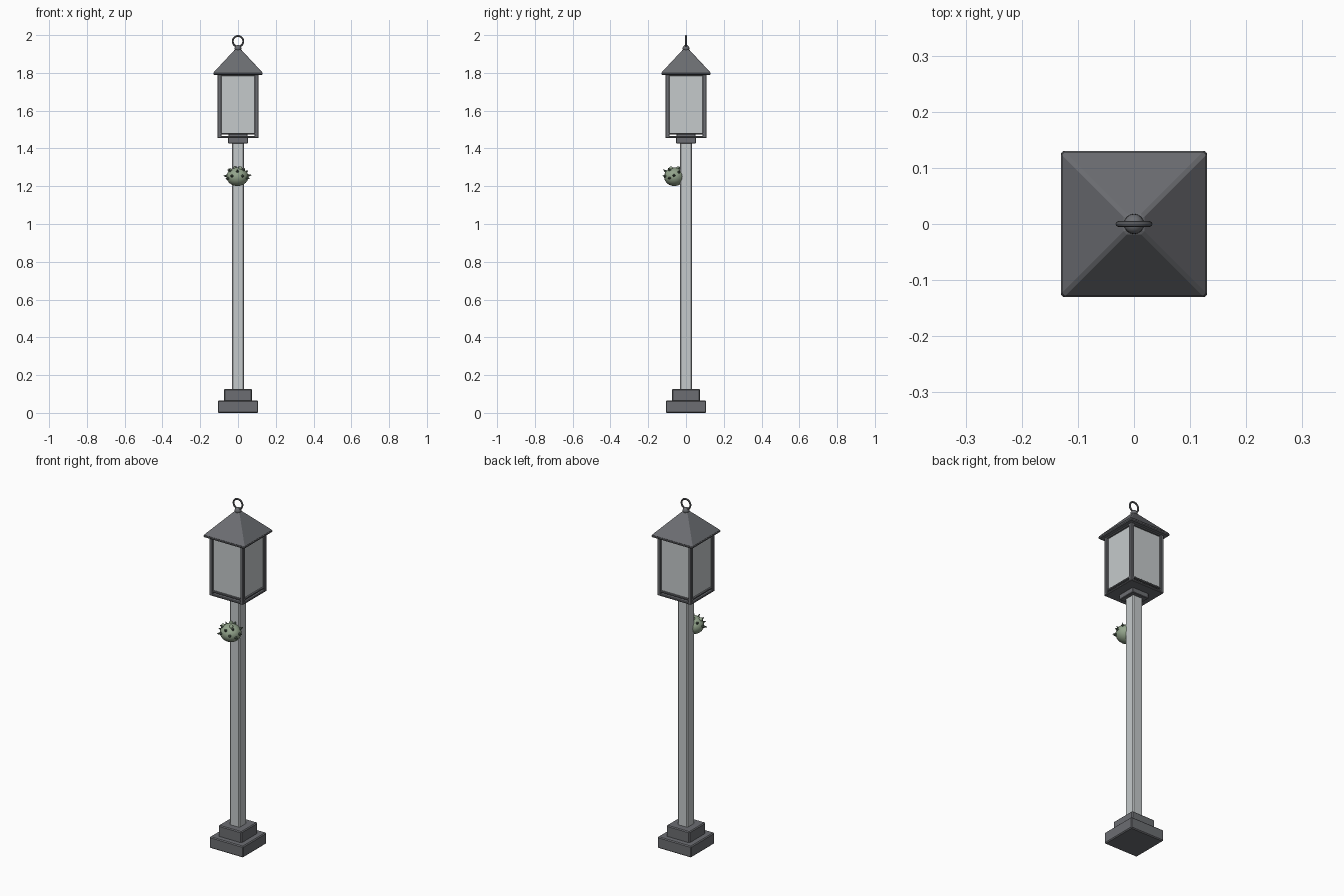
import bpy, math
from mathutils import Vector

if "Cube" in bpy.data.objects:
    bpy.data.objects.remove(bpy.data.objects["Cube"], do_unlink=True)


def material(name, rgb):
    m = bpy.data.materials.new(name)
    m.use_nodes = True
    m.diffuse_color = (*rgb, 1)
    m.node_tree.nodes["Principled BSDF"].inputs["Base Color"].default_value = (*rgb, 1)
    return m


METAL = material("dark grey metal", (0.15, 0.155, 0.168))
PALE = material("pale grey", (0.56, 0.59, 0.60))
GREEN = material("sage green", (0.29, 0.37, 0.26))
DARK_GREEN = material("dark green", (0.10, 0.14, 0.10))


def finish(name, mat, bevel=0, smooth=False):
    ob = bpy.context.object
    ob.name = name
    ob.data.materials.append(mat)
    if smooth:
        bpy.ops.object.shade_smooth_by_angle(angle=math.radians(40))
    if bevel:
        b = ob.modifiers.new("edge", "BEVEL")
        b.width, b.segments = bevel, 1
    return ob


def box(name, mat, half_x, half_y, z0, z1, x=0, y=0, bevel=0.003):
    bpy.ops.mesh.primitive_cube_add(size=1, location=(x, y, (z0 + z1) / 2))
    bpy.context.object.scale = (2 * half_x, 2 * half_y, z1 - z0)
    bpy.ops.object.transform_apply(location=False, rotation=False, scale=True)
    return finish(name, mat, bevel)


# Stepped foot and post
box("foot_lower", METAL, 0.107, 0.107, 0, 0.065, bevel=0.005)
box("foot_upper", METAL, 0.074, 0.074, 0.06, 0.127, bevel=0.005)
box("post", PALE, 0.032, 0.032, 0.12, 1.435, bevel=0.006)

# Lantern floor, with a narrow open slot below the panes
box("collar", METAL, 0.053, 0.053, 1.427, 1.458)
box("lantern_floor", METAL, 0.108, 0.108, 1.454, 1.466)
box("lamp_base", METAL, 0.05, 0.05, 1.46, 1.484)
box("lantern_panes", PALE, 0.096, 0.096, 1.479, 1.795, bevel=0)

# Corner uprights and rails
for sx in (-1, 1):
    for sy in (-1, 1):
        box("corner_upright", METAL, 0.01, 0.01, 1.456, 1.797, sx * 0.098, sy * 0.098)
for side in (-1, 1):
    for label, z0, z1 in (("bottom", 1.475, 1.483), ("top", 1.784, 1.796)):
        p = side * 0.1
        box(label + "_rail", METAL, 0.09, 0.006, z0, z1, y=p, bevel=0.001)
        box(label + "_rail", METAL, 0.006, 0.09, z0, z1, x=p, bevel=0.001)

# Pyramid roof on a thin eave
box("eave", METAL, 0.13, 0.13, 1.79, 1.803, bevel=0.004)
bpy.ops.mesh.primitive_cone_add(vertices=4, radius1=0.132 * math.sqrt(2), radius2=0.022,
                                depth=0.125, location=(0, 0, 1.862),
                                rotation=(0, 0, math.pi / 4))
finish("roof", METAL, 0.005)

# Finial knob and hanging ring
bpy.ops.mesh.primitive_uv_sphere_add(segments=16, ring_count=10, radius=0.018,
                                     location=(0, 0, 1.93))
finish("finial_knob", METAL, smooth=True)
bpy.ops.mesh.primitive_torus_add(major_radius=0.028, minor_radius=0.005, major_segments=32,
                                 minor_segments=8, location=(0, 0, 1.967),
                                 rotation=(math.pi / 2, 0, 0))
finish("hanging_ring", METAL, smooth=True)

# Round spiny plant on the front of the post
centre = Vector((-0.003, -0.062, 1.25))
radii = Vector((0.058, 0.054, 0.049))
bpy.ops.mesh.primitive_uv_sphere_add(segments=24, ring_count=14, radius=1, location=centre)
bpy.context.object.scale = radii
finish("plant_body", GREEN, smooth=True)


def on_body(azimuth, elevation):
    a, e = math.radians(azimuth), math.radians(elevation)
    d = Vector((math.sin(a) * math.cos(e), -math.cos(a) * math.cos(e), math.sin(e)))
    return centre + d * radii, d


# Spines: azimuth from the front, elevation
for az, el in ((-88, 5), (88, 8), (-55, 40), (50, 45), (-30, 5), (28, 5), (0, 35),
               (120, 30), (-120, 35), (-60, -10), (62, -8), (165, 60)):
    point, d = on_body(az, el)
    bpy.ops.mesh.primitive_cone_add(vertices=8, radius1=0.009, radius2=0.001, depth=0.022,
                                    location=point + d * 0.006,
                                    rotation=d.to_track_quat("Z", "Y").to_euler())
    finish("plant_spine", DARK_GREEN, smooth=True)

# Small buds near the crown
for az, el in ((-70, 45), (40, 65), (-150, 65)):
    point, d = on_body(az, el)
    bpy.ops.mesh.primitive_uv_sphere_add(segments=10, ring_count=6, radius=0.011, location=point)
    finish("plant_bud", GREEN, smooth=True)
